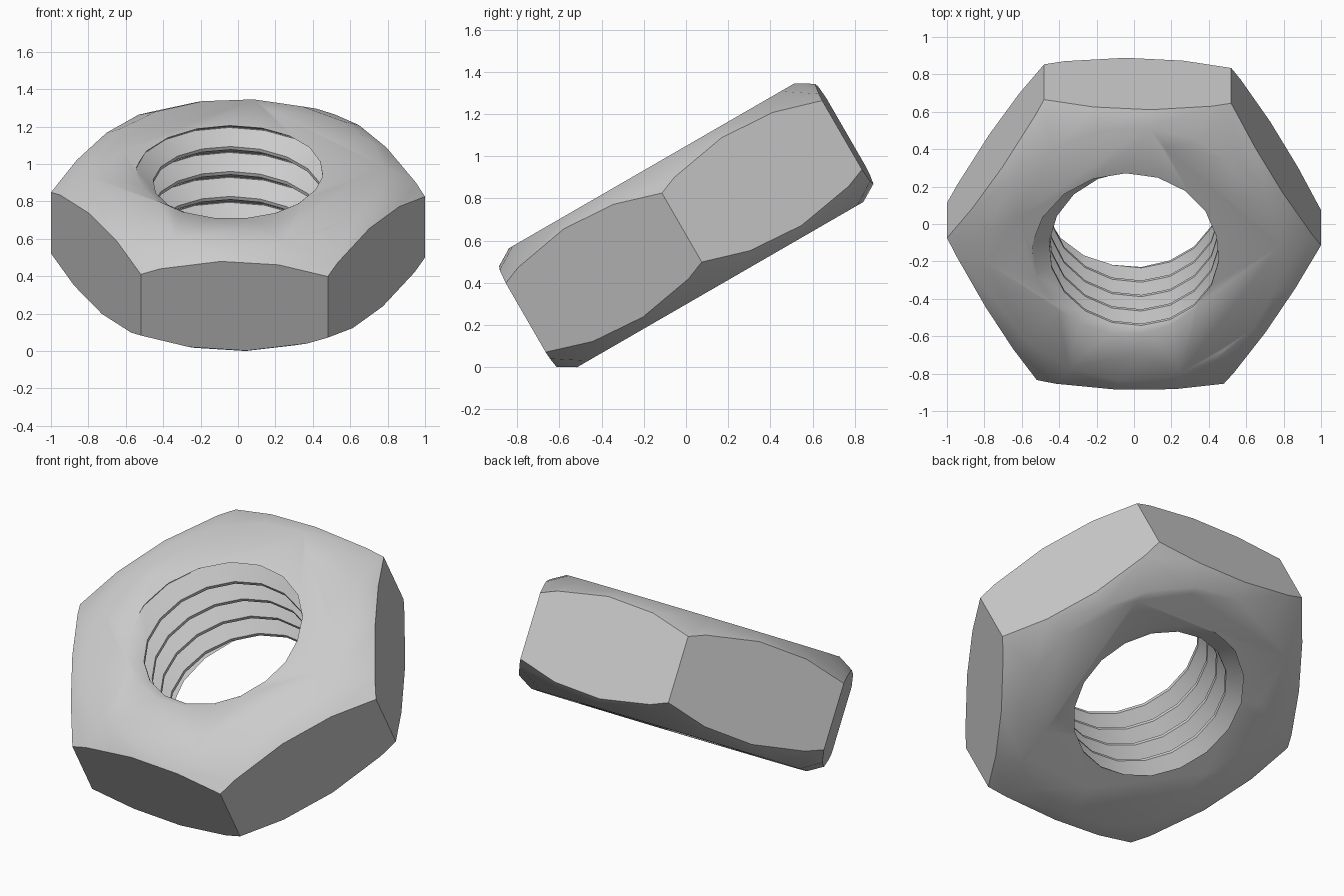
import bpy
import bmesh
from math import cos, sin, radians, pi
from mathutils import Matrix

if "Cube" in bpy.data.objects:
    bpy.data.objects.remove(bpy.data.objects["Cube"], do_unlink=True)

HALF = 0.325      # half thickness of the nut
PITCH = 0.154     # thread pitch
SEGS = 18         # sides of the round parts
CREST, ROOT = 0.455, 0.547

steel = bpy.data.materials.new("plain_grey_steel")
steel.use_nodes = True
grey = (0.6, 0.6, 0.6, 1)
steel.diffuse_color = grey
steel.node_tree.nodes["Principled BSDF"].inputs["Base Color"].default_value = grey


def polar(r, degrees, z):
    a = radians(degrees)
    return (r * cos(a), r * sin(a), z)


def make(name, bm):
    bmesh.ops.recalc_face_normals(bm, faces=bm.faces)
    mesh = bpy.data.meshes.new(name)
    bm.to_mesh(mesh)
    bm.free()
    mesh.materials.append(steel)
    obj = bpy.data.objects.new(name, mesh)
    bpy.context.collection.objects.link(obj)
    return obj


def stack(name, rings, sides):
    """Closed solid from (radius, z, phase) rings."""
    bm = bmesh.new()
    loops = [[bm.verts.new(polar(r, phase + i * 360 / sides, z)) for i in range(sides)]
             for r, z, phase in rings]
    for low, high in zip(loops, loops[1:]):
        for i in range(sides):
            j = (i + 1) % sides
            bm.faces.new((low[i], low[j], high[j], high[i]))
    bm.faces.new(loops[0])
    bm.faces.new(loops[-1])
    return make(name, bm)


def thread_core(name):
    """Helical screw solid, longer than the nut at both ends."""
    turns, flat = 7, PITCH / 16
    profile = [(CREST, -PITCH / 2 + flat), (ROOT, -flat / 3), (ROOT, flat / 3),
               (CREST, PITCH / 2 - flat)]
    steps = turns * SEGS
    start_z = HALF - 5 * PITCH      # puts a thread root on the left of the top rim
    bm = bmesh.new()
    strips = []
    for i in range(steps + 1):
        angle = 180 - 5 + i * 360 / SEGS
        z = start_z + i * PITCH / SEGS
        strips.append([bm.verts.new(polar(r, angle, z + dz)) for r, dz in profile])
    for a, b in zip(strips, strips[1:]):
        for k in range(len(profile) - 1):
            bm.faces.new((a[k], b[k], b[k + 1], a[k + 1]))
    # Crest flats join each turn to the one above
    for i in range(steps - SEGS):
        a, b, c, d = strips[i], strips[i + 1], strips[i + SEGS + 1], strips[i + SEGS]
        bm.faces.new((a[-1], b[-1], c[0], d[0]))
    # Fan caps close the two ends on the axis
    edges = [e for e in bm.edges if e.is_boundary]
    for z in (start_z - PITCH, start_z + (turns + 1) * PITCH):
        tip = bm.verts.new((0, 0, z))
        middle = start_z + turns * PITCH / 2
        for e in edges:
            if ((e.verts[0].co.z + e.verts[1].co.z) / 2 > middle) == (z > middle):
                bm.faces.new((e.verts[0], e.verts[1], tip))
    return make(name, bm)


def cut(body, tool, operation):
    mod = body.modifiers.new("cut", "BOOLEAN")
    mod.operation = operation
    mod.solver = "EXACT"
    mod.object = tool
    tool.hide_render = True
    graph = bpy.context.evaluated_depsgraph_get()
    mesh = bpy.data.meshes.new_from_object(body.evaluated_get(graph))
    body.modifiers.clear()
    body.data = mesh
    bpy.data.objects.remove(tool, do_unlink=True)


# Six-sided body
nut = stack("hex_nut", [(1, -HALF, -1.3), (1, HALF, -1.3)], 6)

# Conical chamfers on both faces
FLAT_R, WIDE_R, SLOPE = 0.785, 1.2, 0.6
wide_z = HALF - (WIDE_R - FLAT_R) * SLOPE
chamfer = stack("chamfer_cutter", [
    (FLAT_R, -HALF, 13), (WIDE_R, -wide_z, 13),
    (WIDE_R, wide_z, 4), (FLAT_R, HALF, 4)], SEGS)
cut(nut, chamfer, "INTERSECT")

# Threaded hole
cut(nut, thread_core("thread_cutter"), "DIFFERENCE")

# Tilt the nut and stand it on the ground
nut.data.transform(Matrix.Rotation(pi / 6, 4, "X"))
lowest = min(v.co.z for v in nut.data.vertices)
nut.data.transform(Matrix.Translation((0, 0, -lowest)))

bpy.ops.object.select_all(action="DESELECT")
nut.select_set(True)
bpy.context.view_layer.objects.active = nut
bpy.ops.object.shade_smooth_by_angle(angle=radians(40))
